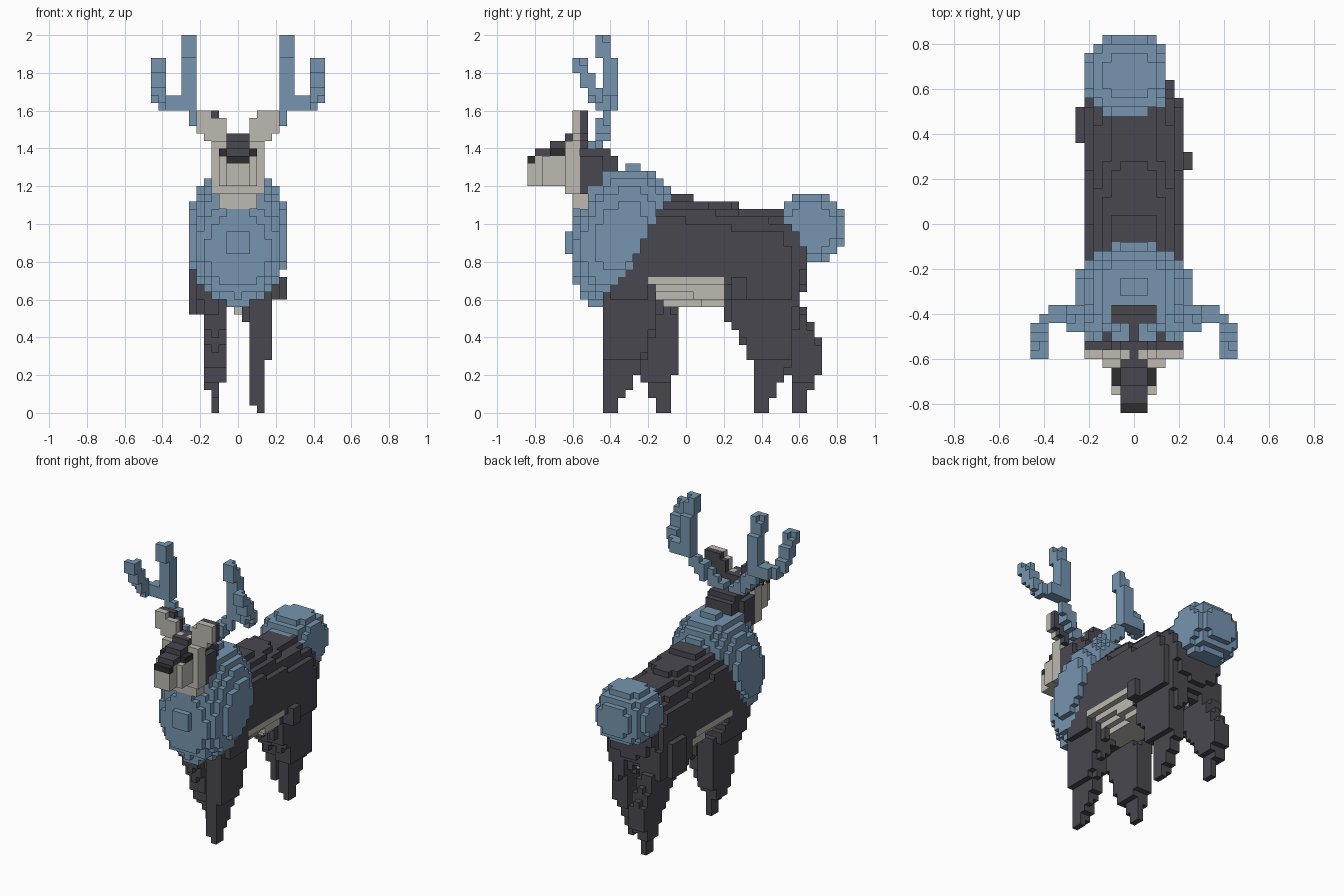
import bpy
import bmesh
from mathutils import Vector
from itertools import product

cube = bpy.data.objects.get("Cube")
if cube:
    bpy.data.objects.remove(cube, do_unlink=True)

SIZE = 0.04
cells = {}          # grid cell -> part name; the first part to claim a cell keeps it


def make_material(name, colour):
    mat = bpy.data.materials.new(name)
    mat.use_nodes = True
    mat.diffuse_color = (*colour, 1)
    mat.node_tree.nodes["Principled BSDF"].inputs["Base Color"].default_value = (*colour, 1)
    return mat


blue = make_material("slate blue", (0.18, 0.3, 0.43))
dark = make_material("charcoal", (0.066, 0.064, 0.08))
tan = make_material("warm grey", (0.51, 0.485, 0.44))
black = make_material("black", (0.026, 0.026, 0.026))


def block(part, inner, outer, front, back, low, high):
    """Mirrored block in whole cells, inner and outer counted from the middle."""
    for i, j, k in product(range(inner, outer + 1), range(front, back), range(low, high)):
        for side in (i, -i):
            cells.setdefault((side, j, k), part)


def fill(part, inside):
    """Claim every free cell whose centre passes the test."""
    for i, j, k in product(range(-12, 13), range(-21, 21), range(50)):
        if inside(i * SIZE, (j + 0.5) * SIZE, (k + 0.5) * SIZE):
            cells.setdefault((i, j, k), part)


def lerp(points, t):
    """Value at t on a polyline of (t, value) points."""
    for (t0, v0), (t1, v1) in zip(points, points[1:]):
        if t <= t1:
            return v0 + (v1 - v0) * max(0, t - t0) / (t1 - t0)
    return points[-1][1]


# Head: nose, eyes, dark bridge and forehead, pale muzzle and cheeks
block("nose", 0, 1, -21, -20, 33, 34)
block("eyes", 2, 2, -18, -16, 34, 35)
block("nose_bridge", 0, 1, -20, -16, 34, 35)
block("nose_bridge", 0, 1, -18, -15, 35, 36)
block("forehead", 0, 1, -16, -15, 36, 37)
block("forehead", 0, 0, -15, -13, 35, 37)
block("muzzle", 0, 1, -21, -16, 30, 34)
block("muzzle", 0, 2, -19, -16, 30, 34)
block("face", 0, 3, -16, -14, 30, 36)
block("face", 0, 3, -16, -14, 29, 30)
block("face", 0, 2, -15, -13, 27, 29)

# Ears: pale in front, dark behind, widening upwards
for level, inner, outer in ((35, 1, 3), (36, 1, 4), (37, 2, 5), (38, 2, 5), (39, 3, 5)):
    block("ear_fronts", inner, outer, -15, -14, level, level + 1)
    block("ear_backs", inner, outer, -14, -13, level, level + 1)
del cells[(-3, -15, 39)]    # nick in the right ear

# Neck of the mane, stepping up behind the head
block("mane", 0, 3, -13, -8, 28, 30)
block("mane", 0, 3, -11, -8, 30, 32)

# Back of the head
block("skull", 0, 3, -14, -11, 29, 34)
block("skull", 0, 2, -11, -9, 32, 34)
block("skull", 0, 2, -14, -10, 34, 35)

# Antlers: an upright beam and an outward tine on each side
beam = [(.06, -.48, 1.42), (.12, -.46, 1.44), (.18, -.44, 1.52), (.24, -.42, 1.58),
        (.26, -.40, 1.66), (.26, -.40, 1.85), (.26, -.44, 1.90), (.26, -.44, 1.935),
        (.24, -.46, 1.98)]
tine = [(.24, -.40, 1.64), (.34, -.40, 1.64), (.40, -.44, 1.65), (.42, -.49, 1.70),
        (.42, -.52, 1.76), (.42, -.56, 1.81), (.40, -.58, 1.86)]


def in_antler(x, y, z):
    p = Vector((abs(x), y, z))
    for path in (beam, tine):
        for a, b in zip(path, path[1:]):
            a, b = Vector(a), Vector(b)
            t = max(0, min(1, (p - a).dot(b - a) / (b - a).length_squared))
            if (p - a.lerp(b, t)).length < 0.038:
                return True
    return False


fill("antlers", in_antler)

# Mane: a leaning ellipsoid, cut off along the shoulder
shoulder = [(.58, -.44), (.7, -.36), (.8, -.28), (1, -.18), (1.2, -.06)]


def in_mane(x, y, z):
    a, b = (y + 0.345) / 0.285, (z - 0.94) / 0.365
    return (abs(x / 0.27) ** 2.3 + (a * a - a * b / 2 + b * b) / 0.94 < 1
            and -0.6 < y < lerp(shoulder, z))


fill("mane", in_mane)
block("mane", 0, 1, -13, -11, 14, 15)
block("chest_tuft", 0, 1, -16, -14, 21, 24)


# Tail: a tuft carried slightly to one side, fuller on its left
def in_tail(x, y, z):
    dx, dy, dz = (x + SIZE) / 0.184, abs(y - 0.66) / 0.184, abs(z - 0.98) / 0.184
    return abs(dx) ** (3.5 if dx > 0 else 2) + dy ** 2.4 + dz ** 2.4 < 1


fill("tail", in_tail)

# Pale patch between the hind legs
block("belly", 0, 0, 8, 13, 13, 14)

# Legs: striding, each with a front edge and a back edge given by height
inner_edges = {1: [(0, .10), (.05, .06), (.45, .05), (.52, .02)],
               -1: [(0, .10), (.1, .10), (.2, .05)]}
outer_edges = {1: [(0, .14), (.27, .15), (.3, .19), (.58, .2), (.62, .23)],
               -1: [(0, .14), (.1, .14), (.13, .19), (.5, .19), (.54, .23)]}
legs = {
    "front_leg_left": (1, [(0, -.44), (.72, -.44)],
                       [(0, -.36), (.08, -.34), (.2, -.25), (.56, -.13), (.72, -.2)]),
    "front_leg_right": (-1, [(0, -.16), (.08, -.17), (.2, -.25), (.6, -.42)],
                        [(0, -.08), (.18, -.08), (.22, -.04), (.56, -.04), (.72, -.2)]),
    "hind_leg_left": (1, [(0, .36), (.2, .36), (.36, .3), (.52, .2), (.72, .2)],
                      [(0, .44), (.08, .45), (.2, .54), (.6, .61)]),
    "hind_leg_right": (-1, [(0, .56), (.2, .54), (.44, .36), (.56, .22), (.72, .2)],
                       [(0, .64), (.12, .65), (.22, .72), (.36, .72), (.44, .67), (.56, .62)]),
}


def leg_test(side, front, back):
    def inside(x, y, z):
        if z > 0.72:
            return False
        y0, y1 = lerp(front, z), lerp(back, z)
        x0, x1 = lerp(inner_edges[side], z), lerp(outer_edges[side], z)
        across = abs(2 * x * side - x0 - x1) / (x1 - x0)
        along = abs(2 * y - y0 - y1) / (y1 - y0)
        return across ** 2.4 + along ** 2.4 < 1
    return inside


for part, shape in legs.items():
    fill(part, leg_test(*shape))

# Thigh bulges, one per side
fill("left_thigh", lambda x, y, z: .2 < x < .26 and .24 < y < .32 and .6 < z < .72)
fill("right_thigh", lambda x, y, z: -.26 < x < -.2 and .36 < y < .52 and .52 < z < .76)

# Body: a rounded barrel whose back slopes down to the rump
back_line = [(-.4, 1.18), (0, 1.17), (.06, 1.14), (.24, 1.125), (.3, 1.09), (.52, 1.085), (.64, 1.0)]
belly_line = [(-.4, .57), (-.2, .55), (.3, .54), (.54, .54), (.6, .6), (.64, .7)]
flank = [(-.4, .228), (.48, .228), (.6, .185), (.64, .15)]


def in_body(x, y, z):
    if not -0.42 < y < 0.64:
        return False
    top, bottom = lerp(back_line, y), lerp(belly_line, y)
    height = abs(2 * z - top - bottom) / (top - bottom)
    return abs(x / lerp(flank, y)) ** 2.2 + height ** 2.2 < 1


fill("belly", lambda x, y, z: z < 0.72 and -0.2 < y < 0.2 and in_body(x, y, z))
fill("body", in_body)

# One object per part, showing only the outer cell faces
colours = {"nose": black, "eyes": black, "muzzle": tan, "face": tan, "ear_fronts": tan,
           "belly": tan, "antlers": blue, "mane": blue, "chest_tuft": blue, "tail": blue}
directions = [tuple(s if a == axis else 0 for a in range(3)) for axis in range(3) for s in (1, -1)]


def build(part):
    bm = bmesh.new()
    corners = {}

    def corner(key):
        if key not in corners:
            i, j, k = key
            corners[key] = bm.verts.new(((i - 0.5) * SIZE, j * SIZE, k * SIZE))
        return corners[key]

    for cell in [c for c, owner in cells.items() if owner == part]:
        for step in directions:
            if tuple(c + s for c, s in zip(cell, step)) in cells:
                continue
            axis = [abs(s) for s in step].index(1)
            u, v = (axis + 1) % 3, (axis + 2) % 3
            loop = []
            for du, dv in ((0, 0), (1, 0), (1, 1), (0, 1)):
                key = list(cell)
                key[axis] += step[axis] > 0
                key[u] += du
                key[v] += dv
                loop.append(corner(tuple(key)))
            bm.faces.new(loop if step[axis] > 0 else loop[::-1])
    mesh = bpy.data.meshes.new(part)
    bm.to_mesh(mesh)
    bm.free()
    mesh.materials.append(colours.get(part, dark))
    bpy.context.collection.objects.link(bpy.data.objects.new(part, mesh))


for part in dict.fromkeys(cells.values()):
    build(part)
